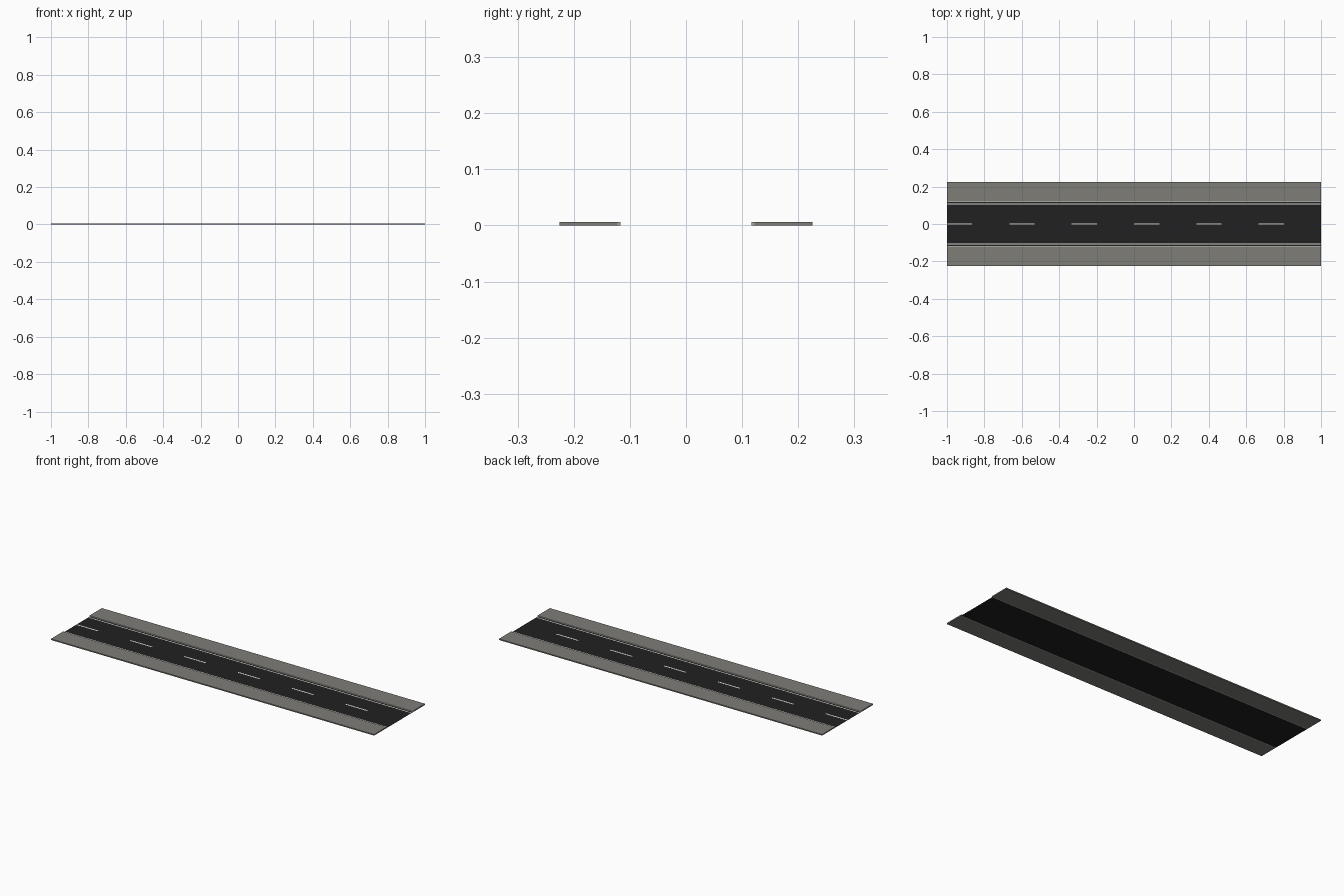
import bpy, bmesh

if "Cube" in bpy.data.objects:
    bpy.data.objects.remove(bpy.data.objects["Cube"])

def material(name, r, g, b):
    m = bpy.data.materials.new(name)
    m.diffuse_color = (r, g, b, 1)
    m.use_nodes = True
    m.node_tree.nodes["Principled BSDF"].inputs["Base Color"].default_value = m.diffuse_color
    return m

asphalt = material("asphalt", 0.015, 0.015, 0.015)
concrete = material("pavement_grey", 0.21, 0.205, 0.185)
kerb_grey = material("kerb_light_grey", 0.40, 0.39, 0.36)
paint = material("white_paint", 0.75, 0.75, 0.72)

def build(name, mat, bm):
    me = bpy.data.meshes.new(name)
    bm.to_mesh(me)
    bm.free()
    me.materials.append(mat)
    ob = bpy.data.objects.new(name, me)
    bpy.context.collection.objects.link(ob)
    return ob

def sheet(name, mat, rects, z):
    """Flat rectangles (x0, x1, y0, y1) facing up."""
    bm = bmesh.new()
    for x0, x1, y0, y1 in rects:
        bm.faces.new([bm.verts.new((x, y, z)) for x, y in
                      ((x0, y0), (x1, y0), (x1, y1), (x0, y1))])
    return build(name, mat, bm)

def slab(name, mat, y0, y1, height):
    """Full-length block standing on the ground."""
    bm = bmesh.new()
    bmesh.ops.create_cube(bm, size=1)
    for v in bm.verts:
        v.co.x *= 2
        v.co.y = (y0 + y1) / 2 + v.co.y * (y1 - y0)
        v.co.z = (v.co.z + 0.5) * height
    return build(name, mat, bm)

# Road surface
sheet("road", asphalt, [(-1, 1, -0.117, 0.117)], 0.0)

# Dashed centre line
sheet("centre_dashes", paint,
      [(-1 + i / 3, -1 + i / 3 + 0.135, -0.004, 0.004) for i in range(6)], 0.0006)

# Edge lines, kerbs and pavements on both sides
for side, s in (("left", 1), ("right", -1)):
    a, b = sorted((s * 0.103, s * 0.109))
    sheet(side + "_edge_line", paint, [(-1, 1, a, b)], 0.0006)
    a, b = sorted((s * 0.117, s * 0.122))
    slab(side + "_kerb", kerb_grey, a, b, 0.0065)
    a, b = sorted((s * 0.122, s * 0.225))
    slab(side + "_pavement", concrete, a, b, 0.0065)
